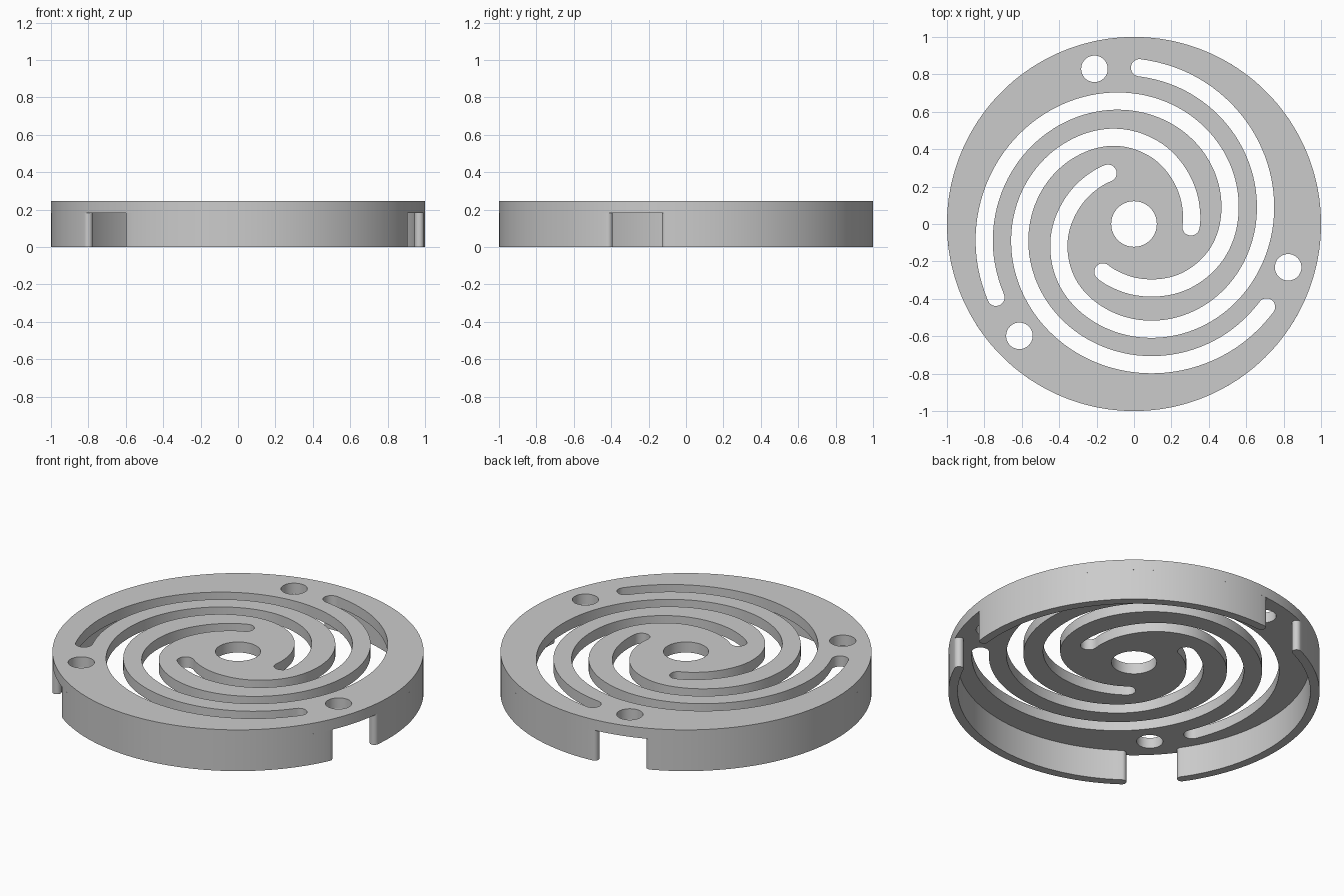
import bpy, bmesh
from math import sin, cos, pi, radians, degrees, atan2
from mathutils import Vector

cube = bpy.data.objects.get("Cube")
if cube:
    bpy.data.objects.remove(cube, do_unlink=True)

HEIGHT, PLATE_BOTTOM = 0.245, 0.182
WALL = 0.05                 # rim wall thickness
SLOT = 0.046                # half width of the spiral slots
HOLE_ANGLE = 104.3
GAP = 9.6                   # half angle of each rim gap

grey = bpy.data.materials.new("plain_grey")
grey.use_nodes = True
grey.diffuse_color = (0.6, 0.6, 0.6, 1)
grey.node_tree.nodes["Principled BSDF"].inputs["Base Color"].default_value = (0.6, 0.6, 0.6, 1)


def polar(r, deg):
    return Vector((r * cos(radians(deg)), r * sin(radians(deg))))


def circle(center, r, n):
    return [center + polar(r, 360 * i / n) for i in range(n)]


def stroke(path, half):
    """Outline of a path widened on both sides, with round ends."""
    left, right, n = [], [], len(path)
    for i, p in enumerate(path):
        t = (path[min(i + 1, n - 1)] - path[max(i - 1, 0)]).normalized()
        side = Vector((-t.y, t.x)) * half
        left.append(p + side)
        right.append(p - side)

    def cap(p, start):
        a = degrees(atan2(start.y - p.y, start.x - p.x))
        return [p + polar(half, a + 180 * k / 12) for k in range(1, 12)]

    return right + cap(path[-1], right[-1]) + left[::-1] + cap(path[0], left[0])


def extrude_outlines(name, outlines, z0, z1):
    """Solid from closed outlines; inner outlines become holes."""
    curve = bpy.data.curves.new(name, 'CURVE')
    curve.dimensions = '2D'
    curve.fill_mode = 'BOTH'
    curve.extrude = (z1 - z0) / 2
    for pts in outlines:
        s = curve.splines.new('POLY')
        s.points.add(len(pts) - 1)
        for sp, p in zip(s.points, pts):
            sp.co = (p.x, p.y, 0, 1)
        s.use_cyclic_u = True
    temp = bpy.data.objects.new(name + "_curve", curve)
    bpy.context.collection.objects.link(temp)
    graph = bpy.context.evaluated_depsgraph_get()
    mesh = bpy.data.meshes.new_from_object(temp.evaluated_get(graph))
    bpy.data.objects.remove(temp, do_unlink=True)
    bpy.data.curves.remove(curve)

    bm = bmesh.new()
    bm.from_mesh(mesh)
    bmesh.ops.remove_doubles(bm, verts=bm.verts, dist=0.0002)
    bmesh.ops.recalc_face_normals(bm, faces=bm.faces)
    bmesh.ops.translate(bm, verts=bm.verts, vec=(0, 0, (z0 + z1) / 2))
    bm.to_mesh(mesh)
    bm.free()
    mesh.materials.clear()
    mesh.materials.append(grey)
    obj = bpy.data.objects.new(name, mesh)
    bpy.context.collection.objects.link(obj)
    bpy.ops.object.select_all(action='DESELECT')
    obj.select_set(True)
    bpy.context.view_layer.objects.active = obj
    bpy.ops.object.shade_smooth_by_angle(angle=radians(35))
    return obj


# Spiral radius against sweep angle
KEYS = [(0, .305), (22, .320), (49, .356), (79, .418), (107, .478), (135, .525),
        (191, .617), (252, .712), (310, .807), (331, .836)]


def spiral_radius(a):
    i = max(k for k in range(len(KEYS) - 1) if KEYS[k][0] <= a)

    def slope(k):
        lo, hi = KEYS[max(k - 1, 0)], KEYS[min(k + 1, len(KEYS) - 1)]
        return (hi[1] - lo[1]) / (hi[0] - lo[0])

    (a0, r0), (a1, r1) = KEYS[i], KEYS[i + 1]
    h = a1 - a0
    t = (a - a0) / h
    return ((2*t**3 - 3*t**2 + 1) * r0 + (3*t**2 - 2*t**3) * r1
            + h * ((t**3 - 2*t**2 + t) * slope(i) + (t**3 - t**2) * slope(i + 1)))


# Top plate with centre bore, three screw holes and three spiral slots
outlines = [circle(Vector((0, 0)), 1, 180), circle(Vector((0, 0)), 0.122, 48)]
steps = 110
for k in range(3):
    turn = 120 * k
    outlines.append(circle(polar(0.856, HOLE_ANGLE + turn), 0.071, 40))
    sweep = [KEYS[-1][0] * i / steps for i in range(steps + 1)]
    outlines.append(stroke([polar(spiral_radius(a), 117 + turn + a) for a in sweep], SLOT))
extrude_outlines("top_plate", outlines, PLATE_BOTTOM, HEIGHT)

# Three rim walls with rounded ends, leaving a gap beside each screw hole
for k in range(3):
    first = HOLE_ANGLE + 120 * k + GAP
    span = 120 - 2 * GAP
    path = [polar(1 - WALL / 2, first + span * i / 50) for i in range(51)]
    extrude_outlines(f"rim_wall_{k + 1}", [stroke(path, WALL / 2)], 0, PLATE_BOTTOM)
